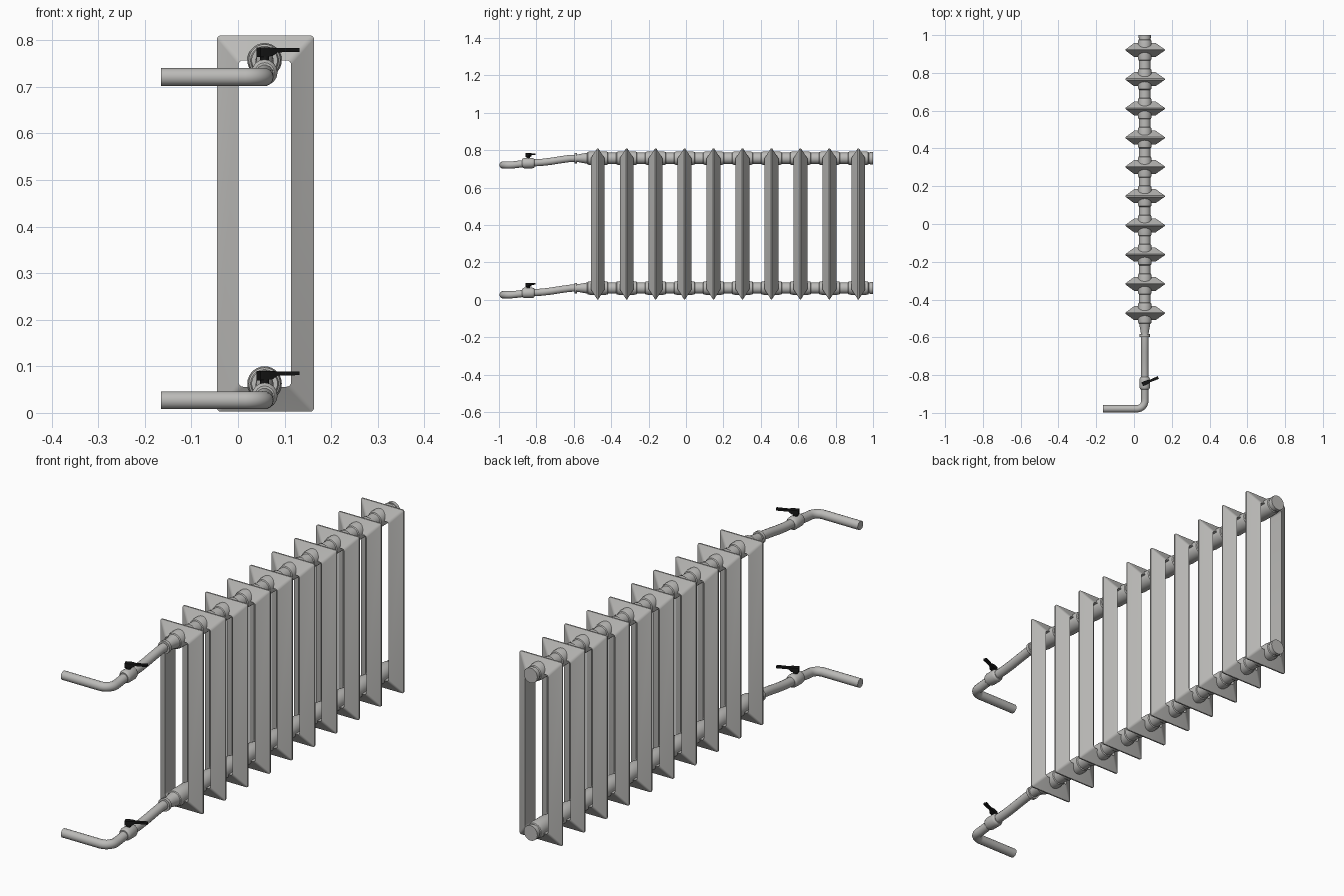
import bpy, bmesh, math
from mathutils import Vector, Matrix

if "Cube" in bpy.data.objects:
    bpy.data.objects.remove(bpy.data.objects["Cube"])

def material(name, rgb):
    m = bpy.data.materials.new(name)
    m.diffuse_color = (*rgb, 1)
    m.use_nodes = True
    m.node_tree.nodes["Principled BSDF"].inputs["Base Color"].default_value = m.diffuse_color
    return m

GREY = material("painted_grey_metal", (0.50, 0.495, 0.48))
BLACK = material("black_handle", (0.008, 0.008, 0.008))

CX = 0.057            # header pipe axis
LEVELS = (0.063, 0.757)
FINS = [-0.472 + 0.1548 * i for i in range(10)]

def finish(name, bm, mat, angle=35):
    bmesh.ops.recalc_face_normals(bm, faces=bm.faces)
    me = bpy.data.meshes.new(name)
    bm.to_mesh(me)
    bm.free()
    me.materials.append(mat)
    ob = bpy.data.objects.new(name, me)
    bpy.context.collection.objects.link(ob)
    smooth(ob, angle)
    return ob

def smooth(ob, angle):
    bpy.ops.object.select_all(action='DESELECT')
    ob.select_set(True)
    bpy.context.view_layer.objects.active = ob
    bpy.ops.object.shade_smooth_by_angle(angle=math.radians(angle))

def skin(bm, rings, closed=False):
    """Bridge matching vertex loops; cap the ends when not closed."""
    loops = [[bm.verts.new(p) for p in r] for r in rings]
    n = len(loops[0])
    pairs = list(zip(loops, loops[1:])) + ([(loops[-1], loops[0])] if closed else [])
    for a, b in pairs:
        for i in range(n):
            j = (i + 1) % n
            bm.faces.new((a[i], a[j], b[j], b[i]))
    if not closed:
        bm.faces.new(loops[0])
        bm.faces.new(loops[-1])

def lathe_y(name, profile, z, mat, sides=28):
    """Revolve (y, radius) pairs about the header axis."""
    bm = bmesh.new()
    turn = [2 * math.pi * i / sides for i in range(sides)]
    skin(bm, [[(CX + r * math.cos(t), y, z + r * math.sin(t)) for t in turn]
              for y, r in profile])
    return finish(name, bm, mat)

def round_rect(x0, x1, z0, z1, r, y, seg=4):
    pts = []
    for k, (cx, cz) in enumerate(((x1 - r, z1 - r), (x0 + r, z1 - r),
                                  (x0 + r, z0 + r), (x1 - r, z0 + r))):
        for s in range(seg + 1):
            a = math.pi / 2 * (k + s / seg)
            pts.append((cx + r * math.cos(a), y, cz + r * math.sin(a)))
    return pts

# Radiator sections: wedge-profile frames with the ridge on the outside
for i, y in enumerate(FINS):
    bm = bmesh.new()
    outer = (-0.045, 0.163, 0.003, 0.81, 0.007)
    inner = (0.001, 0.114, 0.056, 0.757, 0.010)
    skin(bm, [round_rect(*outer, y - 0.003), round_rect(*outer, y + 0.003),
              round_rect(*inner, y + 0.037), round_rect(*inner, y - 0.037)], closed=True)
    finish(f"radiator_section_{i + 1}", bm, GREY, 25)

for side, z in zip(("lower", "upper"), LEVELS):
    # Header pipe with a collar at each section, a reducer in front and a plug behind
    prof = [(-0.597, 0.019), (-0.597, 0.028), (-0.583, 0.028), (-0.583, 0.021),
            (-0.575, 0.021), (-0.525, 0.030)]
    for y in FINS:
        prof += [(y - 0.056, 0.030), (y - 0.053, 0.034), (y - 0.036, 0.037),
                 (y + 0.036, 0.037), (y + 0.053, 0.034), (y + 0.056, 0.030)]
    prof += [(0.985, 0.030), (0.985, 0.033), (1.0, 0.033)]
    lathe_y(f"{side}_header_pipe", prof, z, GREY)

    # Supply pipe: S-bend, then an elbow toward -x
    path = [(CX, -0.585, z), (CX, -0.62, z - 0.001), (CX, -0.67, z - 0.008),
            (CX, -0.72, z - 0.016), (CX, -0.77, z - 0.022), (CX, -0.82, z - 0.025),
            (CX, -0.88, z - 0.030), (CX, -0.92, z - 0.035)]
    zb, er = z - 0.036, 0.042
    for s in range(9):
        a = math.pi / 2 * s / 8
        path.append((CX - er + er * math.cos(a), -0.978 + er - er * math.sin(a), zb))
    path.append((-0.165, -0.978, zb))
    cu = bpy.data.curves.new(f"{side}_supply_pipe", 'CURVE')
    cu.dimensions = '3D'
    cu.bevel_depth = 0.0195
    cu.bevel_resolution = 5
    cu.use_fill_caps = True
    sp = cu.splines.new('POLY')
    sp.points.add(len(path) - 1)
    for p, co in zip(sp.points, path):
        p.co = (*co, 1)
    cu.materials.append(GREY)
    ob = bpy.data.objects.new(f"{side}_supply_pipe", cu)
    bpy.context.collection.objects.link(ob)
    bpy.ops.object.select_all(action='DESELECT')
    ob.select_set(True)
    bpy.context.view_layer.objects.active = ob
    bpy.ops.object.convert(target='MESH')
    smooth(bpy.context.view_layer.objects.active, 40)

    # Valve body
    zv = z - 0.026
    lathe_y(f"{side}_valve_body",
            [(-0.876, 0.021), (-0.872, 0.025), (-0.864, 0.028), (-0.822, 0.028),
             (-0.814, 0.025), (-0.810, 0.021)], zv, GREY, 16)

    # Valve stem and lever
    bm = bmesh.new()
    bmesh.ops.create_cone(bm, cap_ends=True, segments=16, radius1=0.010, radius2=0.010,
                          depth=0.05,
                          matrix=Matrix.Translation((CX, -0.843, zv + 0.025)))
    finish(f"{side}_valve_stem", bm, BLACK)
    bm = bmesh.new()
    blade = ((-0.014, 0.011, 0.033, 0.053), (0.014, 0.011, 0.035, 0.053),
             (0.028, 0.006, 0.043, 0.052), (0.078, 0.008, 0.044, 0.052))
    skin(bm, [[(x, -w, lo), (x, w, lo), (x, w, hi), (x, -w, hi)] for x, w, lo, hi in blade])
    lever = finish(f"{side}_valve_lever", bm, BLACK)
    lever.location = (CX, -0.843, zv)
    lever.rotation_euler.z = math.radians(23)
